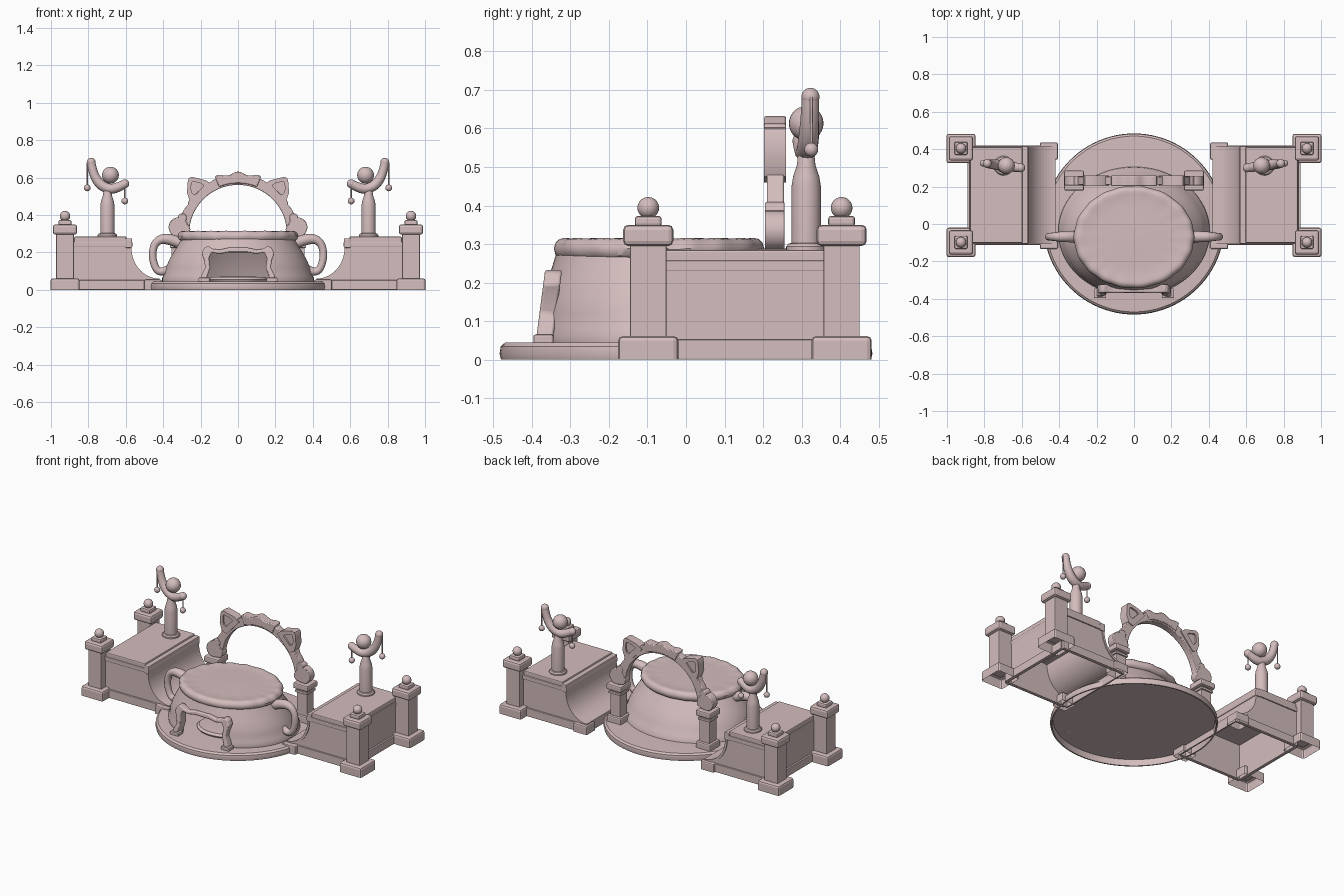
import bpy, bmesh
from math import sin, cos, pi, radians
from mathutils import Matrix, Vector

if "Cube" in bpy.data.objects:
    bpy.data.objects.remove(bpy.data.objects["Cube"])

clay = bpy.data.materials.new("pale_pink_clay")
clay.use_nodes = True
PINK = (0.66, 0.51, 0.51, 1)
clay.diffuse_color = PINK
clay.node_tree.nodes["Principled BSDF"].inputs["Base Color"].default_value = PINK


def finish(ob, smooth=True):
    ob.data.materials.clear()
    ob.data.materials.append(clay)
    bpy.ops.object.select_all(action="DESELECT")
    ob.select_set(True)
    bpy.context.view_layer.objects.active = ob
    if smooth:
        bpy.ops.object.shade_smooth_by_angle(angle=radians(35))
    return ob


def build(name, bm, bevel=0, smooth=True):
    bmesh.ops.recalc_face_normals(bm, faces=bm.faces)
    me = bpy.data.meshes.new(name)
    bm.to_mesh(me)
    bm.free()
    ob = bpy.data.objects.new(name, me)
    bpy.context.collection.objects.link(ob)
    if bevel:
        mod = ob.modifiers.new("bevel", "BEVEL")
        mod.width, mod.segments, mod.limit_method = bevel, 2, "ANGLE"
    return finish(ob, smooth)


def box(name, centre, half, bevel=0, open_base=False):
    bm = bmesh.new()
    bmesh.ops.create_cube(bm, size=2, matrix=Matrix.Translation(centre) @ Matrix.Diagonal((*half, 1)))
    if open_base:
        bm.normal_update()
        bmesh.ops.delete(bm, geom=[f for f in bm.faces if f.normal.z < -0.5], context="FACES_ONLY")
    return build(name, bm, bevel, False)


def ball(name, centre, r):
    bm = bmesh.new()
    bmesh.ops.create_uvsphere(bm, u_segments=24, v_segments=14, radius=r, matrix=Matrix.Translation(centre))
    return build(name, bm)


def lathe(name, profile, centre=(0, 0, 0), squash=1, steps=64, wave=None, loop=False, lean=0):
    """Spin (radius, height) points; wave changes them by angle, lean shifts y with height."""
    bm = bmesh.new()
    rings = []
    for r, z in profile:
        ring = []
        for i in range(steps):
            a = 2 * pi * i / steps
            rr, zz = wave(r, z, a) if wave else (r, z)
            spot = (centre[0] + rr * cos(a), centre[1] + rr * sin(a) * squash + lean * z, centre[2] + zz)
            ring.append(bm.verts.new(spot))
        rings.append(ring)
    pairs = list(zip(rings, rings[1:])) + ([(rings[-1], rings[0])] if loop else [])
    for lo, hi in pairs:
        for i in range(steps):
            j = (i + 1) % steps
            bm.faces.new((lo[i], lo[j], hi[j], hi[i]))
    if not loop:
        bm.faces.new(rings[0])
        bm.faces.new(rings[-1])
    return build(name, bm)


def prism(name, outline, y0, y1, bevel=0, lean=0, open_base=False):
    """Extrude an (x, z) outline along y; an open base leaves out the closing side."""
    bm = bmesh.new()
    a, b = [[bm.verts.new((x, y + lean * z, z)) for x, z in outline] for y in (y0, y1)]
    bm.faces.new(a)
    bm.faces.new(b)
    for i in range(len(outline)):
        j = (i + 1) % len(outline)
        if not (open_base and j == 0):
            bm.faces.new((a[i], a[j], b[j], b[i]))
    return build(name, bm, bevel, not open_base)


def tube(name, points, radius, taper=None):
    cu = bpy.data.curves.new(name, "CURVE")
    cu.dimensions, cu.bevel_depth, cu.bevel_resolution, cu.use_fill_caps = "3D", radius, 4, True
    sp = cu.splines.new("NURBS")
    sp.points.add(len(points) - 1)
    for i, p in enumerate(points):
        sp.points[i].co = (*p, 1)
        sp.points[i].radius = taper[i] if taper else 1
    sp.use_endpoint_u, sp.order_u, sp.resolution_u = True, 3, 6
    ob = bpy.data.objects.new(name, cu)
    bpy.context.collection.objects.link(ob)
    bpy.ops.object.select_all(action="DESELECT")
    ob.select_set(True)
    bpy.context.view_layer.objects.active = ob
    bpy.ops.object.convert(target="MESH")
    return finish(bpy.context.object)


def mirrored(half):
    return half + [(-x, z) for x, z in reversed(half)]


def square_post(name, x, y, tiers):
    for part, size, z0, z1, bevel in tiers:
        box(name + "_" + part, (x, y, (z0 + z1) / 2), (size, size, (z1 - z0) / 2), bevel, part == "base")


# Round base, hollow underneath
lathe("base_disc", [(0.468, 0.039), (0.472, 0), (0.48, 0), (0.484, 0.015), (0.481, 0.034), (0.47, 0.044),
                    (0.45, 0.045)], steps=96)

# Hollow oval bowl with a doorway cut in the front
bowl = lathe("bowl", [(0.405, 0.04), (0.405, 0.065), (0.395, 0.08), (0.385, 0.12), (0.368, 0.16), (0.345, 0.2),
                      (0.32, 0.24), (0.3, 0.275), (0.27, 0.275), (0.29, 0.24), (0.335, 0.16), (0.36, 0.08),
                      (0.37, 0.04)], (0, -0.03, 0), 0.85, 80, loop=True, lean=-0.19)
door = mirrored([(0.17, 0.038), (0.165, 0.07), (0.148, 0.12), (0.155, 0.17), (0.14, 0.2), (0.1, 0.192), (0.05, 0.2)])
cutter = prism("door_cutter", door, -0.6, -0.2)
cut = bowl.modifiers.new("doorway", "BOOLEAN")
cut.operation, cut.object, cut.solver = "DIFFERENCE", cutter, "EXACT"
bpy.context.view_layer.objects.active = bowl
bpy.ops.object.modifier_apply(modifier="doorway")
bpy.data.objects.remove(cutter)
finish(bowl)
lathe("inner_pad", [(0.15, 0.04), (0.16, 0.055), (0.145, 0.068), (0.05, 0.072)], (0, -0.16, 0), 0.8, 40)

# Eared door frame with little feet
outer = mirrored([(0.205, 0.038), (0.195, 0.08), (0.175, 0.12), (0.182, 0.16), (0.195, 0.195), (0.18, 0.225),
                  (0.16, 0.234), (0.135, 0.22), (0.1, 0.214), (0.05, 0.226)])
prism("door_frame", outer + list(reversed(door)), -0.396, -0.352, 0.006, 0.13)
for s in (1, -1):
    box("door_foot", (s * 0.182, -0.37, 0.053), (0.03, 0.026, 0.012), 0.005)


# Softly gathered cushion lid
def gather(r, z, a):
    fade = max(0, (r - 0.22) / 0.1)
    n = cos(a * 18 + sin(3 * a))
    return r * (1 + 0.005 * fade * n), z + 0.0015 * fade * n


lathe("cushion", [(0.28, 0.258), (0.303, 0.261), (0.316, 0.271), (0.321, 0.287), (0.316, 0.302), (0.304, 0.312),
                  (0.288, 0.315), (0.27, 0.312), (0.2, 0.312), (0.1, 0.314), (0.02, 0.315)],
      (0, -0.07, 0), 0.85, 144, gather)

# Round-headed arch: a strip between the inner arc and a lobed outer edge
ARCH_Z = 0.3


def arch_edge(deg):
    off = abs(deg - 90)
    if off < 60:
        return 0.313 - 0.004 * cos(radians(off * 9))
    return 0.31 + 0.01 * sin(radians((off - 60) * 6))


angles = range(0, 181, 3)
edge = [(arch_edge(d) * cos(radians(d)), ARCH_Z + arch_edge(d) * sin(radians(d))) for d in angles]
hole = [(0.261 * cos(radians(d)), ARCH_Z + 0.261 * sin(radians(d))) for d in reversed(angles)]
prism("arch", edge + hole, 0.21, 0.254, 0.004)
# Scalloped crown over the middle of the arch
crown = [((0.324 + 0.008 * cos(radians(d * 18))) * sin(radians(d)),
          ARCH_Z + (0.324 + 0.008 * cos(radians(d * 18))) * cos(radians(d))) for d in range(-22, 23, 2)]
crown += [(0.27 * sin(radians(d)), ARCH_Z + 0.27 * cos(radians(d))) for d in range(22, -23, -4)]
prism("arch_crown", crown, 0.203, 0.26, 0.005)

for s in (1, -1):
    # Pointed ears with a recessed centre
    ear = [Vector(p) for p in ((0.135, 0.56), (0.17, 0.585), (0.245, 0.604), (0.262, 0.598), (0.268, 0.585),
                               (0.273, 0.52), (0.258, 0.475), (0.225, 0.46))]
    mid = Vector((0.23, 0.555))
    rim = [(s * p.x, p.y) for p in ear]
    inner = [(s * q.x, q.y) for q in (mid + (p - mid) * 0.5 for p in ear)]
    prism("ear", rim + [rim[0], inner[0]] + list(reversed(inner)), 0.203, 0.26)
    prism("ear_centre", rim, 0.213, 0.25)
    # Scrolled arch ends
    for part, x, z, r in (("big", 0.319, 0.335, 0.052), ("small", 0.287, 0.322, 0.032), ("neck", 0.298, 0.385, 0.024)):
        lobe = [(s * x + r * cos(2 * pi * i / 28), z + r * sin(2 * pi * i / 28)) for i in range(28)]
        prism("arch_scroll_" + part, [(a, max(b, 0.286)) for a, b in lobe], 0.205, 0.256, 0.004)
    # Posts under the arch
    square_post("arch_post", s * 0.32, 0.232, (("base", 0.052, 0.04, 0.085, 0.008), ("shaft", 0.036, 0.08, 0.25, 0.003),
                ("neck", 0.044, 0.225, 0.24, 0.003), ("cap", 0.053, 0.25, 0.288, 0.008)))
    # Bowl handles
    loop = [(0.31, 0.25), (0.375, 0.278), (0.44, 0.262), (0.462, 0.19), (0.44, 0.105), (0.4, 0.093), (0.36, 0.112)]
    tube("handle", [(s * x, -0.068, z) for x, z in loop], 0.02, (1.5, 1.5, 1.05, 1, 1, 1.05, 1.4))

    # Side platform with a hollow underside and a curved slide
    turns = [radians(t) for t in range(0, 91, 6)]
    slope = [(0.42 + 0.15 * cos(t), 0.225 - 0.165 * sin(t)) for t in turns]
    shape = [(0.88, 0), (0.88, 0.24), (0.57, 0.24)] + slope + [(0.42, 0)]
    block = prism("platform", [(s * x, z) for x, z in shape], -0.1, 0.41, open_base=True)
    wall = block.modifiers.new("wall", "SOLIDIFY")
    wall.thickness, wall.offset = 0.012, -1
    # Rails following the slide on both faces
    under = [(0.42 + 0.164 * cos(t), 0.225 - 0.179 * sin(t)) for t in reversed(turns)]
    for y in (-0.105, 0.403):
        prism("slide_rail", [(s * x, z) for x, z in slope + under], y, y + 0.012)
    box("platform_top", (s * 0.736, 0.155, 0.267), (0.14, 0.257, 0.018), 0.006)
    box("platform_moulding", (s * 0.723, 0.155, 0.243), (0.158, 0.262, 0.014), 0.004)
    box("slide_lip", (s * 0.584, 0.155, 0.25), (0.018, 0.262, 0.025), 0.005)
    for y in (-0.1, 0.41):
        box("platform_plinth", (s * 0.66, y, 0.026), (0.22, 0.011, 0.026), 0.003)
    box("platform_end_plinth", (s * 0.88, 0.155, 0.026), (0.011, 0.25, 0.026), 0.003)
    for y in (-0.088, 0.39):
        box("slide_foot", (s * 0.455, y, 0.027), (0.048, 0.046, 0.027), 0.008, True)

    # Corner posts with ball finials
    for y in (-0.098, 0.404):
        square_post("corner_post", s * 0.925, y, (("base", 0.078, 0, 0.061, 0.012), ("shaft", 0.047, 0.05, 0.3, 0.002),
                    ("cap", 0.065, 0.295, 0.35, 0.013), ("plinth", 0.035, 0.345, 0.373, 0.008)))
        ball("corner_finial", (s * 0.925, y, 0.394), 0.028)

    # Crescent ornaments with hanging beads
    X, Y = s * 0.698, 0.312
    lathe("ornament_stand", [(0.052, 0.28), (0.052, 0.293), (0.046, 0.301), (0.038, 0.303), (0.038, 0.45), (0.034, 0.475),
                             (0.024, 0.505), (0.021, 0.535), (0.012, 0.55)], (X, Y, 0), steps=32)
    moon = [(0.785, 0.323, 0.682), (0.778, 0.322, 0.63), (0.742, 0.318, 0.565), (0.69, 0.312, 0.537),
            (0.645, 0.305, 0.545), (0.605, 0.3, 0.567)]
    tube("crescent", [(s * x, y, z) for x, y, z in moon], 0.024, (0.95, 1, 1.15, 1.1, 1.1, 0.95))
    for tip in (moon[0], moon[-1]):
        ball("crescent_tip", (s * tip[0], tip[1], tip[2]), 0.0235)
    ball("crescent_orb", (s * 0.682, Y, 0.613), 0.045)
    for x, y, top, z in ((0.806, 0.325, 0.682, 0.545), (0.605, 0.3, 0.56, 0.475)):
        tube("bead_string", [(s * x, y, top), (s * x, y, (top + z) / 2), (s * x, y, z)], 0.0035)
        ball("bead", (s * x, y, z), 0.018)
